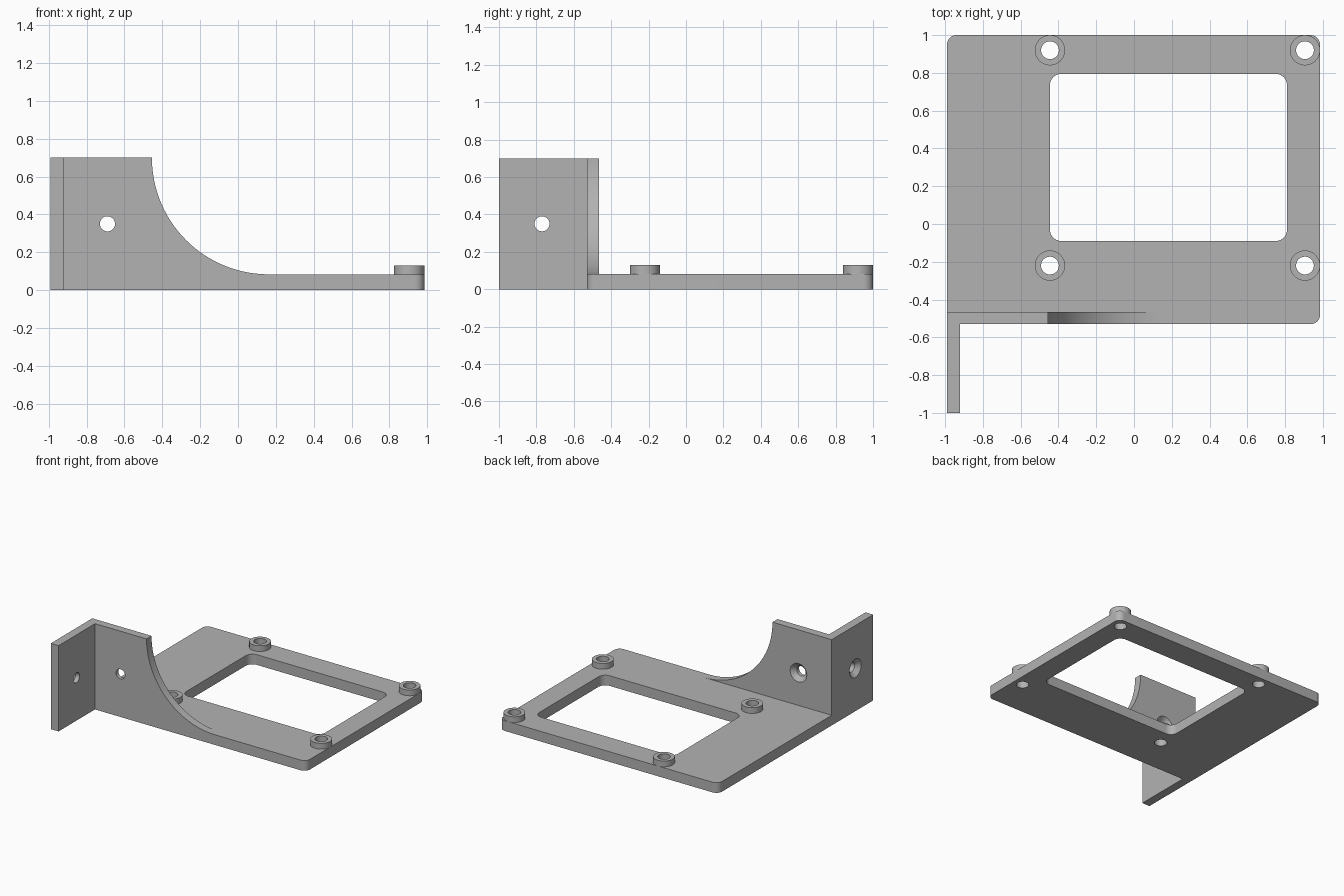
import bpy, bmesh, math
from mathutils import Vector

cube = bpy.data.objects.get("Cube")
if cube:
    bpy.data.objects.remove(cube, do_unlink=True)

grey = bpy.data.materials.new("plain grey")
grey.use_nodes = True
colour = (0.45, 0.45, 0.45, 1)
grey.diffuse_color = colour
grey.node_tree.nodes["Principled BSDF"].inputs["Base Color"].default_value = colour

THICK, HEIGHT = 0.083, 0.70
LEFT, FRONT = -0.99, -0.53


def arc(cx, cy, r, start, end, steps):
    angles = [math.radians(start + (end - start) * i / steps) for i in range(steps + 1)]
    return [(cx + r * math.cos(a), cy + r * math.sin(a)) for a in angles]


def rounded_rect(x0, x1, y0, y1, radii):
    # Corners run counter-clockwise from the lower left
    points = []
    corners = [(x0, y0, 1, 1), (x1, y0, -1, 1), (x1, y1, -1, -1), (x0, y1, 1, -1)]
    for i, ((x, y, sx, sy), r) in enumerate(zip(corners, radii)):
        if r:
            points += arc(x + sx * r, y + sy * r, r, 180 + 90 * i, 270 + 90 * i, 10)
        else:
            points.append((x, y))
    return points


def prism(name, outline, low, high, upright=False):
    # Extrude along z, or along y when upright
    bm = bmesh.new()
    verts = [bm.verts.new((a, low, b) if upright else (a, b, low)) for a, b in outline]
    face = bm.faces.new(verts)
    result = bmesh.ops.extrude_face_region(bm, geom=[face])
    top = [v for v in result["geom"] if isinstance(v, bmesh.types.BMVert)]
    step = Vector((0, high - low, 0)) if upright else Vector((0, 0, high - low))
    bmesh.ops.translate(bm, verts=top, vec=step)
    bmesh.ops.recalc_face_normals(bm, faces=bm.faces)
    mesh = bpy.data.meshes.new(name)
    bm.to_mesh(mesh)
    bm.free()
    obj = bpy.data.objects.new(name, mesh)
    bpy.context.collection.objects.link(obj)
    mesh.materials.append(grey)
    return obj


def cone(name, r1, r2, depth, centre, rotation=(0, 0, 0)):
    bpy.ops.mesh.primitive_cone_add(vertices=64, radius1=r1, radius2=r2, depth=depth,
                                    location=centre, rotation=rotation)
    obj = bpy.context.object
    obj.name = name
    obj.data.materials.append(grey)
    return obj


def combine(target, tool, operation):
    tool.hide_render = True
    bpy.context.view_layer.objects.active = target
    mod = target.modifiers.new(tool.name, "BOOLEAN")
    mod.operation = operation
    mod.solver = "EXACT"
    mod.object = tool
    bpy.ops.object.modifier_apply(modifier=mod.name)
    bpy.data.objects.remove(tool, do_unlink=True)


# Base plate
bracket = prism("mounting_bracket",
                rounded_rect(LEFT, 0.985, FRONT, 1.0, (0, 0.05, 0.05, 0.05)), 0, THICK)

# Front wall with its concave sweep, and the side flange
r = HEIGHT - THICK
sweep = arc(-0.455 + r, HEIGHT, r, 180, 270, 40)
wall = prism("front_wall", [(LEFT, HEIGHT)] + sweep + [(sweep[-1][0], 0), (LEFT, 0)],
             FRONT, -0.465, upright=True)
combine(bracket, wall, "UNION")
flange = prism("side_flange", rounded_rect(LEFT, -0.92, -1.0, -0.465, (0,) * 4), 0, HEIGHT)
combine(bracket, flange, "UNION")

# Standoffs, drilled through the plate
posts = [(x, y) for x in (-0.445, 0.905) for y in (-0.22, 0.92)]
for x, y in posts:
    combine(bracket, cone("standoff", 0.08, 0.08, 0.09, (x, y, 0.085)), "UNION")
for x, y in posts:
    combine(bracket, cone("standoff_hole", 0.047, 0.047, 0.4, (x, y, 0.1)), "DIFFERENCE")

# Window in the plate
window = prism("window", rounded_rect(-0.445, 0.81, -0.09, 0.795, (0.06,) * 4), -0.1, 0.2)
combine(bracket, window, "DIFFERENCE")

# Countersunk screw holes, wide on the outer faces
quarter = math.pi / 2
screws = [(Vector((-0.69, -0.465, 0.35)), Vector((0, 1, 0)), (-quarter, 0, 0)),
          (Vector((LEFT, -0.77, 0.35)), Vector((-1, 0, 0)), (0, -quarter, 0))]
for point, outward, turn in screws:
    combine(bracket, cone("screw_hole", 0.04, 0.04, 0.3, point, turn), "DIFFERENCE")
    combine(bracket, cone("countersink", 0.04, 0.085, 0.045, point - outward * 0.0125, turn),
            "DIFFERENCE")

# Tidy flat seams and shade
bm = bmesh.new()
bm.from_mesh(bracket.data)
bmesh.ops.remove_doubles(bm, verts=bm.verts, dist=0.0001)
bmesh.ops.dissolve_limit(bm, angle_limit=math.radians(0.3), verts=bm.verts, edges=bm.edges)
bm.to_mesh(bracket.data)
bm.free()
bpy.ops.object.select_all(action="DESELECT")
bracket.select_set(True)
bpy.context.view_layer.objects.active = bracket
bpy.ops.object.shade_smooth_by_angle(angle=math.radians(30))
